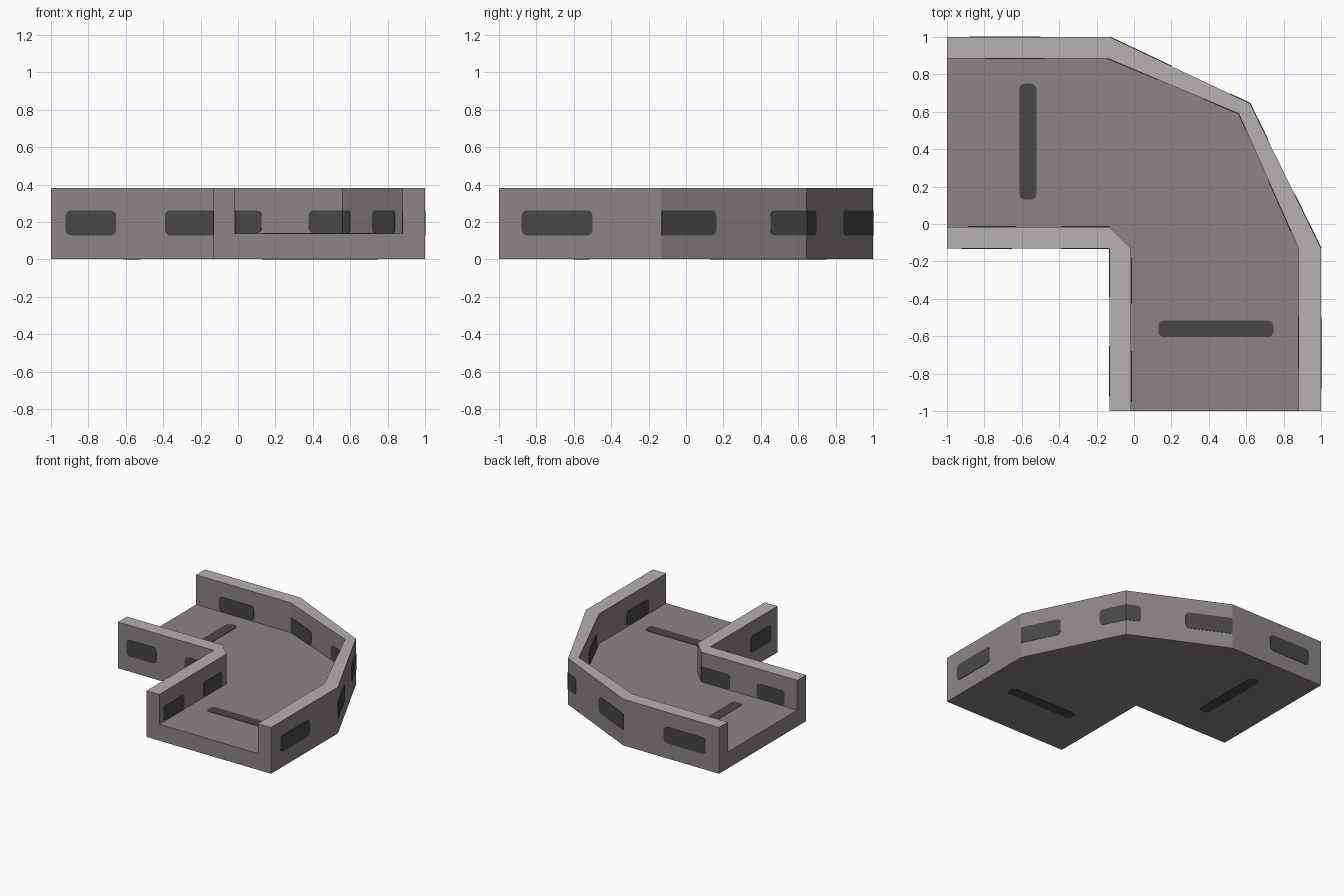
import bpy, bmesh, math
from mathutils import Vector

if "Cube" in bpy.data.objects:
    bpy.data.objects.remove(bpy.data.objects["Cube"])

TOP, FLOOR = 0.38, 0.135


def material(name, rgb):
    m = bpy.data.materials.new(name)
    m.diffuse_color = (*rgb, 1)
    m.use_nodes = True
    m.node_tree.nodes["Principled BSDF"].inputs["Base Color"].default_value = m.diffuse_color
    return m


STONE = material("warm_grey", (0.262, 0.235, 0.223))
LIGHT = material("light_grey", (0.468, 0.440, 0.429))
DARK = material("dark_olive_grey", (0.066, 0.066, 0.053))

# plan outlines: outer wall (outside, inside) and inner wall (outside, inside)
OUT = [(1, -1), (1, -.13), (.62, .645), (-.13, 1), (-1, 1)]
OUT_IN = [(.88, -1), (.88, -.13), (.56, .59), (-.14, .885), (-1, .885)]
COR = [(-.13, -1), (-.13, -.13), (-1, -.13)]
COR_IN = [(-.015, -1), (-.015, -.13), (-.13, -.015), (-1, -.015)]


def at(path, z):
    return [(x, y, z) for x, y in path]


def new_object(name, bm, mats):
    bmesh.ops.remove_doubles(bm, verts=bm.verts, dist=1e-5)
    bmesh.ops.recalc_face_normals(bm, faces=bm.faces)
    me = bpy.data.meshes.new(name)
    bm.to_mesh(me)
    bm.free()
    for m in mats:
        me.materials.append(m)
    ob = bpy.data.objects.new(name, me)
    bpy.context.collection.objects.link(ob)
    return ob


# corner channel: floor, underside, walls, open ends
bm = bmesh.new()


def face(pts):
    return bm.faces.new([bm.verts.new(p) for p in pts])


def strip(path, z0, z1):
    for a, b in zip(path, path[1:]):
        face([(*a, z0), (*b, z0), (*b, z1), (*a, z1)])


face(at(OUT + COR[::-1], 0))
face(at(OUT_IN + COR_IN[::-1], FLOOR))
strip(OUT, 0, TOP)
strip(COR, 0, TOP)
strip(OUT_IN, FLOOR, TOP)
strip(COR_IN, FLOOR, TOP)
for f in (face(at(OUT + OUT_IN[::-1], TOP)), face(at(COR + COR_IN[::-1], TOP))):
    f.material_index = 1                      # lighter wall tops
for i in (0, -1):                             # U-shaped open ends
    o, oi, ci, c = OUT[i], OUT_IN[i], COR_IN[i], COR[i]
    face([(*o, 0), (*o, TOP), (*oi, TOP), (*oi, FLOOR),
          (*ci, FLOOR), (*ci, TOP), (*c, TOP), (*c, 0)])
new_object("corner_channel", bm, [STONE, LIGHT])


# thin dark slot plate; ends that meet a wall corner stay square
def plate(bm, org, u, v, n, u0, u1, v0, v1, round0=True, round1=True, r=0.03):
    pts = []
    for cu, cv, a0, rounded in ((u0, v0, 180, round0), (u1, v0, 270, round1),
                                (u1, v1, 0, round1), (u0, v1, 90, round0)):
        if not rounded:
            pts.append((cu, cv))
            continue
        mu = cu + (r if cu == u0 else -r)
        mv = cv + (r if cv == v0 else -r)
        for k in range(5):
            a = math.radians(a0 + k * 22.5)
            pts.append((mu + r * math.cos(a), mv + r * math.sin(a)))
    rings = [[bm.verts.new(org + u * p + v * q + n * h) for p, q in pts]
             for h in (0, 0.003)]
    bm.faces.new(rings[0][::-1])
    bm.faces.new(rings[1])
    for i in range(len(pts)):
        j = (i + 1) % len(pts)
        bm.faces.new([rings[0][i], rings[0][j], rings[1][j], rings[1][i]])


def wall_slots(name, path, slots, z0):
    """slots: (segment, start fraction, end fraction); normal is right of the path"""
    bm = bmesh.new()
    up = Vector((0, 0, 1))
    for seg, f0, f1 in slots:
        a, b = Vector((*path[seg], 0)), Vector((*path[seg + 1], 0))
        length = (b - a).length
        u = (b - a).normalized()
        plate(bm, a, u, up, u.cross(up), f0 * length, f1 * length, z0, 0.26,
              f0 > 0, f1 < 1)
    new_object(name, bm, [DARK])


wall_slots("outer_wall_outside_slots", OUT,
           [(0, .14, .575), (1, 0, .375), (1, .75, 1), (2, 0, .14),
            (2, .56, 1), (3, .425, .86)], .125)
wall_slots("outer_wall_inside_slots", OUT_IN[::-1],
           [(0, .24, .61), (1, 0, .38), (1, .74, 1), (2, 0, .125),
            (2, .5, .875), (3, .41, .74)], FLOOR + .002)
wall_slots("inner_wall_outside_slots", COR[::-1],
           [(0, .09, .40), (0, .70, 1), (1, 0, .30), (1, .60, .91)], .125)
wall_slots("inner_wall_inside_slots", COR_IN,
           [(0, .06, .37), (0, .66, .94), (2, 0, .30), (2, .58, .87)], FLOOR + .002)

# long slots on the floor, top and underside (underside plates sink upward to z = 0)
X, Y, Z = Vector((1, 0, 0)), Vector((0, 1, 0)), Vector((0, 0, 1))
for name, z, n in (("floor_slots", FLOOR, Z), ("underside_slots", 0, -Z)):
    bm = bmesh.new()
    plate(bm, Z * z, X, Y, n, -.613, -.522, .13, .75)
    plate(bm, Z * z, X, Y, n, .13, .745, -.605, -.517)
    new_object(name, bm, [DARK])

# rest everything on z = 0
for ob in bpy.data.objects:
    ob.location.z += 0.003
